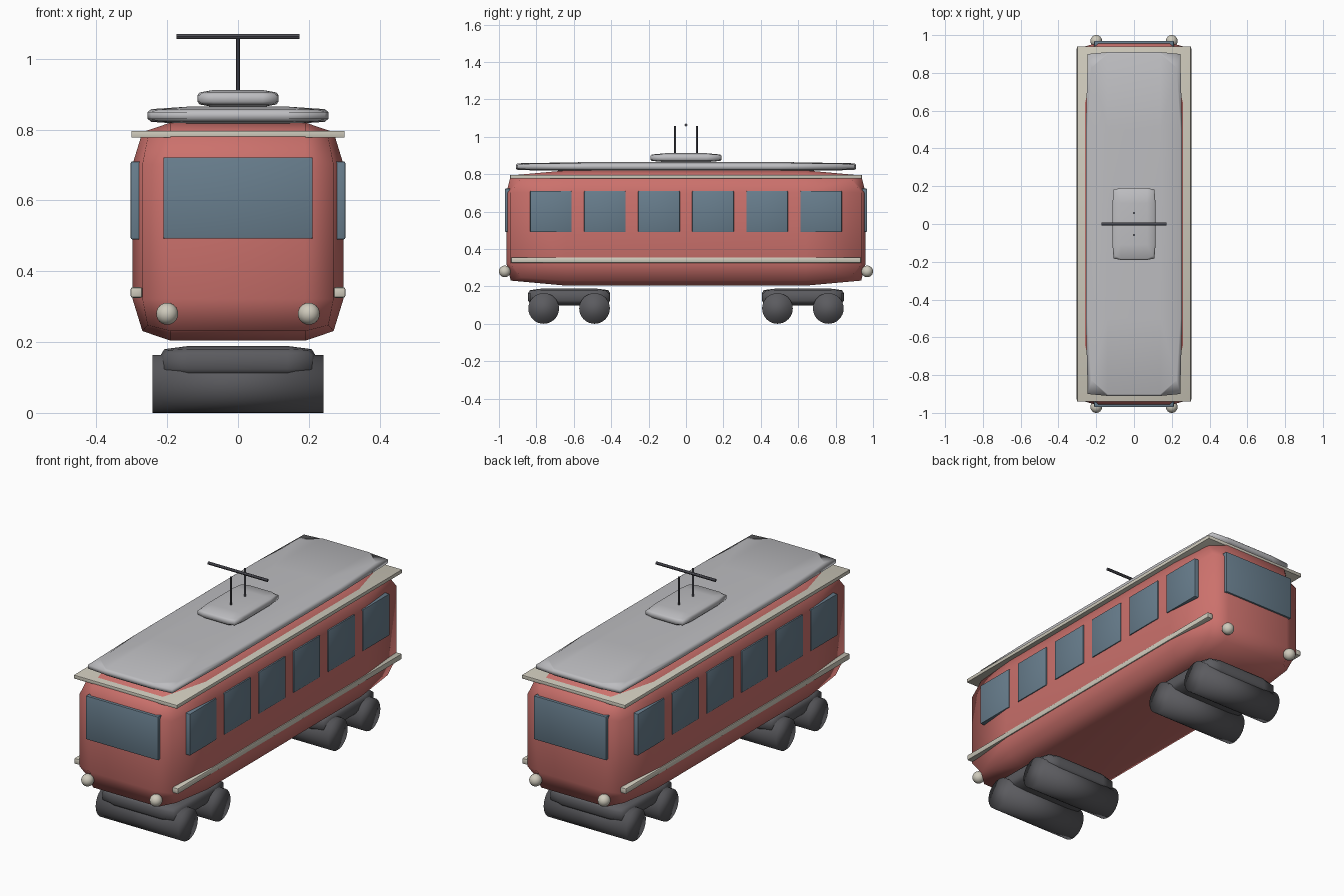
import bpy
import bmesh
from math import pi
from mathutils import Matrix, Vector

default_cube = bpy.data.objects.get("Cube")
if default_cube:
    bpy.data.objects.remove(default_cube, do_unlink=True)


def material(name, rgb):
    mat = bpy.data.materials.new(name)
    mat.use_nodes = True
    mat.diffuse_color = (*rgb, 1)
    mat.node_tree.nodes["Principled BSDF"].inputs["Base Color"].default_value = (*rgb, 1)
    return mat


RED = material("coral red paint", (0.60, 0.165, 0.15))
CREAM = material("cream trim", (0.62, 0.59, 0.50))
GREY = material("light grey roof", (0.51, 0.51, 0.53))
GLASS = material("blue grey glass", (0.14, 0.21, 0.27))
DARK = material("dark running gear", (0.105, 0.105, 0.115))
POLE = material("dark pole metal", (0.07, 0.07, 0.085))


def finish(name, bm, mat, smooth=True, sharp=False):
    mesh = bpy.data.meshes.new(name)
    bm.to_mesh(mesh)
    bm.free()
    obj = bpy.data.objects.new(name, mesh)
    bpy.context.collection.objects.link(obj)
    mesh.materials.append(mat)
    for poly in mesh.polygons:
        poly.use_smooth = smooth
    if sharp:
        bpy.ops.object.select_all(action="DESELECT")
        obj.select_set(True)
        bpy.context.view_layer.objects.active = obj
        bpy.ops.object.shade_smooth_by_angle()
    return obj


def box(name, centre, size, mat, bevel=0.0):
    bm = bmesh.new()
    bmesh.ops.create_cube(bm, size=1)
    bmesh.ops.scale(bm, vec=size, verts=bm.verts)
    if bevel:
        bmesh.ops.bevel(bm, geom=bm.edges[:], offset=bevel, segments=2,
                        profile=0.5, affect="EDGES")
    bmesh.ops.translate(bm, vec=centre, verts=bm.verts)
    return finish(name, bm, mat, sharp=True)


def pillow(name, centre, full, mid, inner, mat):
    """Bevelled block whose flat, shoulder and outer half sizes are set per axis."""
    offset = 0.36
    bm = bmesh.new()
    bmesh.ops.create_cube(bm, size=2)
    bmesh.ops.bevel(bm, geom=bm.edges[:], offset=offset, segments=2,
                    profile=0.5, affect="EDGES")
    flat, shoulder = 1 - offset, 1 - offset * (1 - 0.5 ** 0.5)

    def remap(value, axis):
        a, sign = abs(value), 1 if value > 0 else -1
        if a <= flat:
            out = inner[axis] * a / flat
        elif a <= shoulder:
            t = (a - flat) / (shoulder - flat)
            out = inner[axis] + t * (mid[axis] - inner[axis])
        else:
            t = (a - shoulder) / (1 - shoulder)
            out = mid[axis] + t * (full[axis] - mid[axis])
        return sign * out

    for v in bm.verts:
        v.co = Vector(centre) + Vector([remap(v.co[i], i) for i in range(3)])
    return finish(name, bm, mat)


def rod(name, centre, radius, length, axis, mat, sides=32, sharp=False):
    bm = bmesh.new()
    bmesh.ops.create_cone(bm, cap_ends=True, segments=sides, radius1=radius,
                          radius2=radius, depth=length)
    if axis == "X":
        bmesh.ops.rotate(bm, matrix=Matrix.Rotation(pi / 2, 3, "Y"), verts=bm.verts)
    bmesh.ops.translate(bm, vec=centre, verts=bm.verts)
    return finish(name, bm, mat, sharp=sharp)


# Carriage body and roof
pillow("body", (0, 0, 0.512), (0.298, 0.96, 0.308), (0.27, 0.937, 0.281),
       (0.19, 0.64, 0.19), RED)
box("roof_trim", (0, 0, 0.787), (0.602, 1.88, 0.019), CREAM, 0.002)
pillow("roof", (0, 0, 0.84), (0.255, 0.91, 0.025), (0.245, 0.9, 0.018),
       (0.14, 0.5, 0.01), GREY)

# Current collector
pillow("collector_base", (0, 0, 0.888), (0.114, 0.19, 0.024), (0.108, 0.183, 0.017),
       (0.07, 0.11, 0.01), GREY)
for side, label in ((-1, "front"), (1, "back")):
    rod(label + "_collector_pole", (0, side * 0.058, 0.98), 0.0055, 0.155, "Z",
        POLE, 12, True)
rod("collector_bar", (0, 0, 1.063), 0.0075, 0.346, "X", POLE, 12, True)

# Side windows and rails
for side, label in ((-1, "right"), (1, "left")):
    for i in range(6):
        box(f"{label}_window_{i + 1}", (side * 0.285, (i - 2.5) * 0.2888, 0.6),
            (0.036, 0.222, 0.22), GLASS, 0.004)
    box(label + "_rail", (side * 0.287, 0, 0.34), (0.033, 1.87, 0.03), CREAM, 0.006)

# Both ends: windscreen, lamps and bogie
for end, label in ((-1, "front"), (1, "back")):
    box(label + "_windscreen", (0, end * 0.953, 0.607), (0.422, 0.032, 0.23), GLASS, 0.004)
    for side, hand in ((-1, "right"), (1, "left")):
        bm = bmesh.new()
        bmesh.ops.create_uvsphere(bm, u_segments=24, v_segments=12, radius=0.031)
        bmesh.ops.translate(bm, vec=(side * 0.2, end * 0.969, 0.28), verts=bm.verts)
        finish(f"{label}_{hand}_lamp", bm, CREAM)
    centre = end * 0.625
    pillow(label + "_bogie_frame", (0, centre, 0.144), (0.218, 0.219, 0.045),
           (0.208, 0.209, 0.036), (0.14, 0.14, 0.02), DARK)
    for i, offset in enumerate((-0.136, 0.136)):
        rod(f"{label}_wheelset_{i + 1}", (0, centre + offset, 0.082), 0.082, 0.482,
            "X", DARK)
